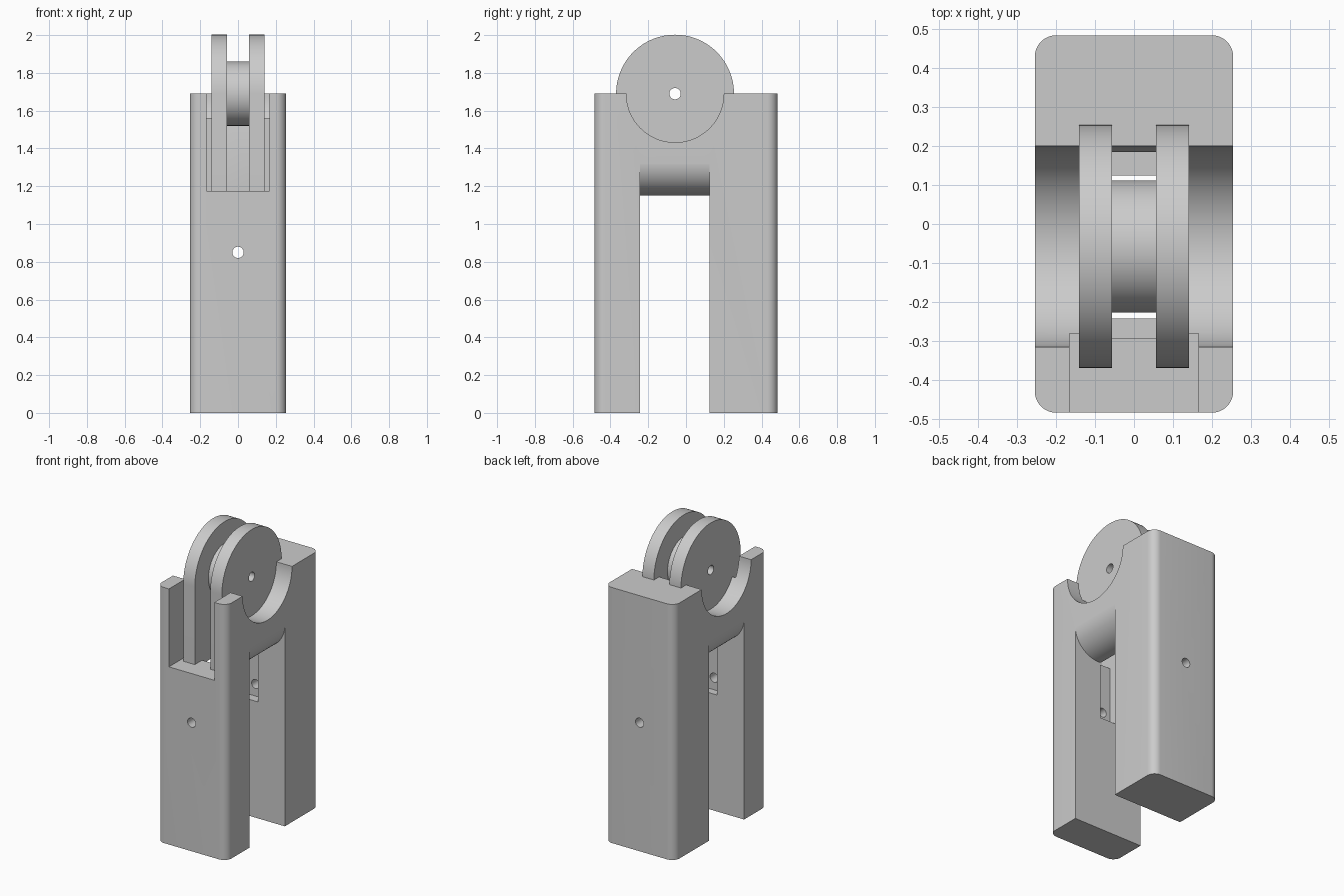
import bpy, bmesh, math

if "Cube" in bpy.data.objects:
    bpy.data.objects.remove(bpy.data.objects["Cube"])

CY, CZ = -0.058, 1.69          # wheel axle position


def prism(name, profile, axis, a, b):
    """Extrude a 2D profile along an axis from a to b."""
    place = {'x': lambda p, t: (t, p[0], p[1]),
             'y': lambda p, t: (p[0], t, p[1]),
             'z': lambda p, t: (p[0], p[1], t)}[axis]
    bm = bmesh.new()
    lo = [bm.verts.new(place(p, a)) for p in profile]
    hi = [bm.verts.new(place(p, b)) for p in profile]
    bm.faces.new(lo)
    bm.faces.new(hi)
    n = len(profile)
    for i in range(n):
        j = (i + 1) % n
        bm.faces.new((lo[i], lo[j], hi[j], hi[i]))
    bmesh.ops.recalc_face_normals(bm, faces=bm.faces)
    me = bpy.data.meshes.new(name)
    bm.to_mesh(me)
    bm.free()
    ob = bpy.data.objects.new(name, me)
    bpy.context.collection.objects.link(ob)
    return ob


def arc(cx, cy, r, a0, a1, n):
    return [(cx + r * math.cos(math.radians(a0 + (a1 - a0) * i / n)),
             cy + r * math.sin(math.radians(a0 + (a1 - a0) * i / n)))
            for i in range(n + 1)]


def circle(cx, cy, r, n=64):
    return arc(cx, cy, r, 0, 360, n)[:-1]


def rect(x0, x1, y0, y1):
    return [(x0, y0), (x1, y0), (x1, y1), (x0, y1)]


def combine(target, tool, op='DIFFERENCE'):
    """Apply a boolean and discard the helper object."""
    tool.hide_render = True
    mod = target.modifiers.new('bool', 'BOOLEAN')
    mod.operation = op
    mod.solver = 'EXACT'
    mod.object = tool
    bpy.context.view_layer.objects.active = target
    bpy.ops.object.modifier_apply(modifier=mod.name)
    bpy.data.objects.remove(tool)


# Main block with rounded vertical corners
W, D, R = 0.255, 0.485, 0.055
outline = []
for sx, sy, a in ((1, 1, 0), (-1, 1, 90), (-1, -1, 180), (1, -1, 270)):
    outline += arc(sx * (W - R), sy * (D - R), R, a, a + 90, 10)
body = prism('body', outline, 'z', 0, 1.69)

# Gap between the legs, its roof rounded at both sides
right = arc(0.0755, 1.33, 0.18, 0, -90, 20)
left = [(-x, z) for x, z in reversed(right)]
roof = [(0.3, -0.1), (0.3, 1.33)] + right + left + [(-0.3, 1.33), (-0.3, -0.1)]
combine(body, prism('leg_gap', roof, 'y', -0.243, 0.125))

# Saddle, front window, pulley channel and pin hole
combine(body, prism('saddle', circle(CY, CZ, 0.258, 96), 'x', -0.4, 0.4))
combine(body, prism('front_window', rect(-0.166, 0.166, 1.175, 1.9), 'y', -0.6, -0.281))
combine(body, prism('channel', rect(-0.057, 0.057, 0.77, 1.9), 'y', -0.294, 0.185))
combine(body, prism('pin_hole', circle(0, 0.85, 0.03, 32), 'y', -0.6, 0.6))

# Round-topped cheek plates standing in the body
RW = 0.312
cheek = arc(CY, CZ, RW, 0, 180, 64) + [(CY - RW, 1.175), (CY + RW, 1.175)]
for s in (-1, 1):
    combine(body, prism('cheek', cheek, 'x', s * 0.057, s * 0.141), 'UNION')

# Pulley hub between the cheeks
hub = prism('pulley_hub', circle(CY, CZ, 0.17), 'x', -0.057, 0.057)

# Axle hole through cheeks and hub
for ob in (body, hub):
    combine(ob, prism('axle_hole', circle(CY, CZ, 0.03, 32), 'x', -0.4, 0.4))
    bpy.ops.object.select_all(action='DESELECT')
    ob.select_set(True)
    bpy.context.view_layer.objects.active = ob
    bpy.ops.object.shade_smooth_by_angle(angle=math.radians(30))
